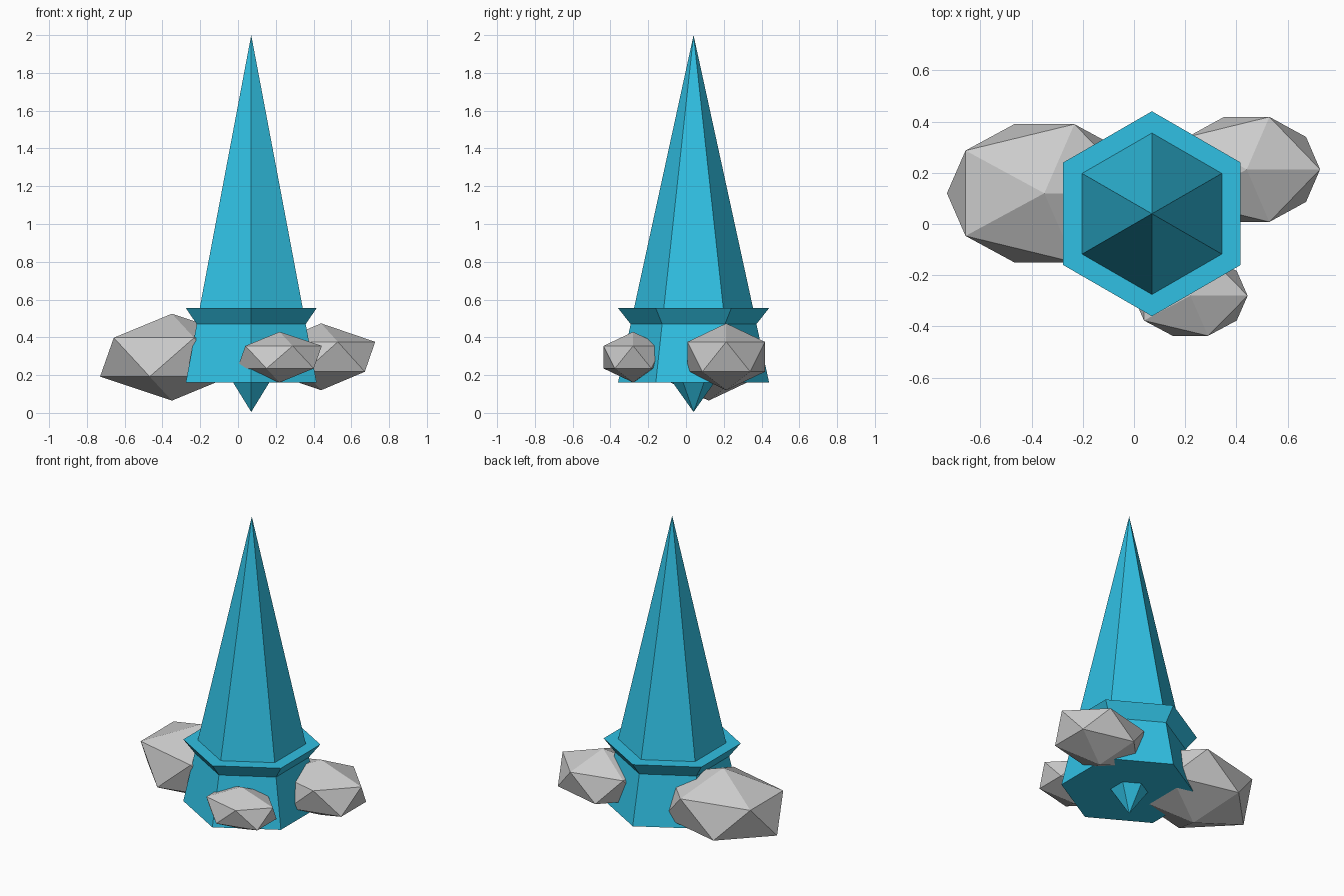
import bpy, bmesh
from math import sin, cos, pi

if "Cube" in bpy.data.objects:
    bpy.data.objects.remove(bpy.data.objects["Cube"])

SIDES = 6
AXIS = (0.07, 0.04, 0)

blue = bpy.data.materials.new("crystal_blue")
blue.diffuse_color = (0.03, 0.53, 0.77, 1)
blue.use_nodes = True
blue.node_tree.nodes["Principled BSDF"].inputs["Base Color"].default_value = blue.diffuse_color


def lathe(name, profile):
    """Six-sided solid from (radius, z) points, bottom to top; radius 0 is a tip."""
    bm = bmesh.new()
    rings = []
    for r, z in profile:
        if r == 0:
            rings.append([bm.verts.new((0, 0, z))] * SIDES)
        else:
            rings.append([bm.verts.new((r * sin(-2 * pi * i / SIDES),
                                        r * cos(2 * pi * i / SIDES), z))
                          for i in range(SIDES)])
    for low, high in zip(rings, rings[1:]):
        for i in range(SIDES):
            j = (i + 1) % SIDES
            bm.faces.new(dict.fromkeys((low[i], low[j], high[j], high[i])))
    for ring in (rings[0], rings[-1]):
        if ring[0] is not ring[1]:
            bm.faces.new(ring)
    bmesh.ops.recalc_face_normals(bm, faces=bm.faces)
    mesh = bpy.data.meshes.new(name)
    bm.to_mesh(mesh)
    bm.free()
    mesh.materials.append(blue)
    obj = bpy.data.objects.new(name, mesh)
    obj.location = AXIS
    bpy.context.collection.objects.link(obj)


def rock(name, location, scale):
    bpy.ops.mesh.primitive_ico_sphere_add(subdivisions=1, radius=1, location=location)
    obj = bpy.context.object
    obj.name = name
    obj.scale = scale


# Tapered base, flared collar, flat ledge and tall spike; small tip underneath
lathe("crystal", [(0.40, 0.16), (0.333, 0.47), (0.40, 0.555), (0.315, 0.555), (0, 2.0)])
lathe("bottom_tip", [(0, 0.005), (0.11, 0.16)])

# Rocks around the base
rock("rock_left", (-0.35, 0.12, 0.295), (0.425, 0.317, 0.23))
rock("rock_right", (0.44, 0.213, 0.297), (0.32, 0.241, 0.177))
rock("rock_front", (0.22, -0.28, 0.295), (0.25, 0.184, 0.134))
